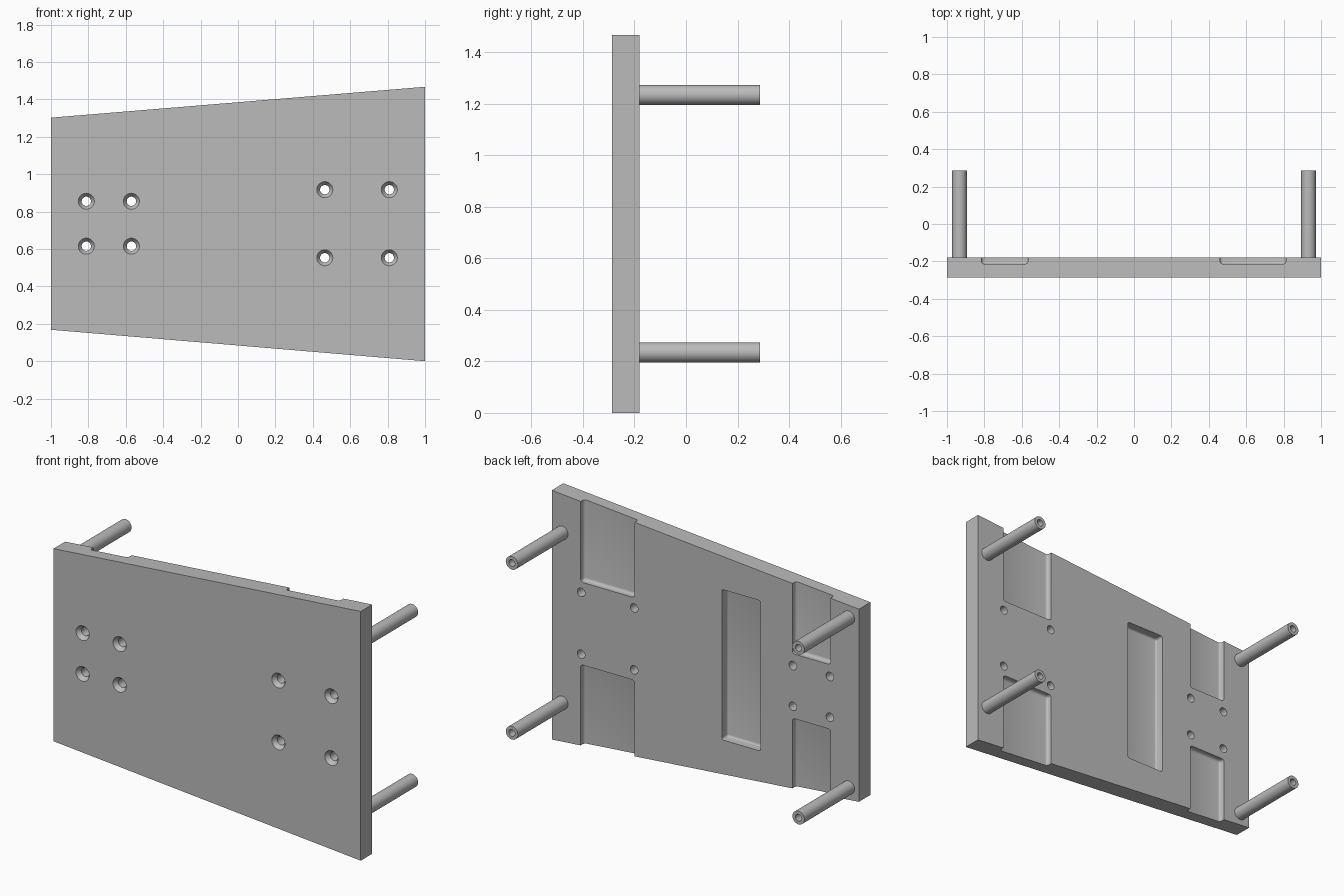
import bpy, bmesh, math
from mathutils import Vector

cube = bpy.data.objects.get("Cube")
if cube:
    bpy.data.objects.remove(cube, do_unlink=True)

FRONT, BACK, TIP = -0.287, -0.18, 0.287   # y of plate faces and post tips
MID_Z = 0.735

grey = bpy.data.materials.new("plain grey")
grey.use_nodes = True
colour = (0.5, 0.5, 0.5, 1)
grey.diffuse_color = colour
grey.node_tree.nodes["Principled BSDF"].inputs["Base Color"].default_value = colour


def finish(name, bm):
    bmesh.ops.recalc_face_normals(bm, faces=bm.faces)
    mesh = bpy.data.meshes.new(name)
    bm.to_mesh(mesh)
    bm.free()
    mesh.materials.append(grey)
    obj = bpy.data.objects.new(name, mesh)
    bpy.context.collection.objects.link(obj)
    return obj


def lathe(name, profile, x, z, steps=32):
    """Spin (radius, y) points about an axis along y."""
    bm = bmesh.new()
    verts = [bm.verts.new((r, y, 0)) for r, y in profile]
    edges = [bm.edges.new(pair) for pair in zip(verts, verts[1:])]
    bmesh.ops.spin(bm, geom=verts + edges, cent=(0, 0, 0), axis=(0, 1, 0),
                   angle=math.tau, steps=steps)
    bmesh.ops.remove_doubles(bm, verts=bm.verts, dist=1e-5)
    bmesh.ops.translate(bm, verts=bm.verts, vec=(x, 0, z))
    return finish(name, bm)


def pocket(x0, x1, z0, z1, depth, radius=0.016):
    """Rounded box cutter sunk into the back face."""
    low, high = Vector((x0, BACK - depth, z0)), Vector((x1, BACK + 0.1, z1))
    bm = bmesh.new()
    bmesh.ops.create_cube(bm, size=1)
    for v in bm.verts:
        v.co = [(a + b) / 2 + c * (b - a) for a, b, c in zip(low, high, v.co)]
    bmesh.ops.bevel(bm, geom=bm.edges[:], offset=radius, segments=4,
                    profile=0.5, affect='EDGES')
    return finish("pocket_cutter", bm)


def smooth(obj):
    bpy.ops.object.select_all(action='DESELECT')
    obj.select_set(True)
    bpy.context.view_layer.objects.active = obj
    bpy.ops.object.shade_smooth_by_angle(angle=math.radians(30))


# Tapered plate
bm = bmesh.new()
outline = [(-1, 0.168), (1, 0), (1, 1.467), (-1, 1.302)]
face = bm.faces.new([bm.verts.new((x, FRONT, z)) for x, z in outline])
side = bmesh.ops.extrude_face_region(bm, geom=[face])["geom"]
bmesh.ops.translate(bm, vec=(0, BACK - FRONT, 0),
                    verts=[g for g in side if isinstance(g, bmesh.types.BMVert)])
plate = finish("plate", bm)

# Middle pocket, closed on all sides
cutters = [pocket(-0.36, -0.107, 0.295, 1.18, 0.055, 0.012)]

# Two mounting areas: channels to the plate edges and four countersunk holes
for x0, x1, hole_z, edge_z in ((-0.815, -0.567, 0.12, 0.19), (0.46, 0.812, 0.182, 0.243)):
    cutters.append(pocket(x0, x1, MID_Z + edge_z, 1.7, 0.034))
    cutters.append(pocket(x0, x1, -0.3, MID_Z - edge_z, 0.034))
    for x in (x0 + 0.004, x1 - 0.003):
        for s in (-1, 1):
            cutters.append(lathe("hole_cutter", [
                (0, FRONT - 0.01), (0.043, FRONT - 0.01), (0.043, FRONT),
                (0.025, FRONT + 0.025), (0.025, BACK + 0.02), (0, BACK + 0.02)],
                x, MID_Z + s * hole_z))

bpy.context.view_layer.objects.active = plate
for cutter in cutters:
    cutter.hide_render = True
    mod = plate.modifiers.new("cut", 'BOOLEAN')
    mod.operation = 'DIFFERENCE'
    mod.solver = 'EXACT'
    mod.object = cutter
    bpy.ops.object.modifier_apply(modifier=mod.name)
    bpy.data.objects.remove(cutter, do_unlink=True)
smooth(plate)

# Four standoff posts with a bored tip
for x, side_name in ((-0.933, "right"), (0.933, "left")):
    for z, level in ((0.235, "lower"), (1.235, "upper")):
        smooth(lathe(f"{level}_{side_name}_post", [
            (0, TIP - 0.2), (0.02, TIP - 0.2), (0.02, TIP),
            (0.039, TIP), (0.039, BACK), (0, BACK)], x, z))
